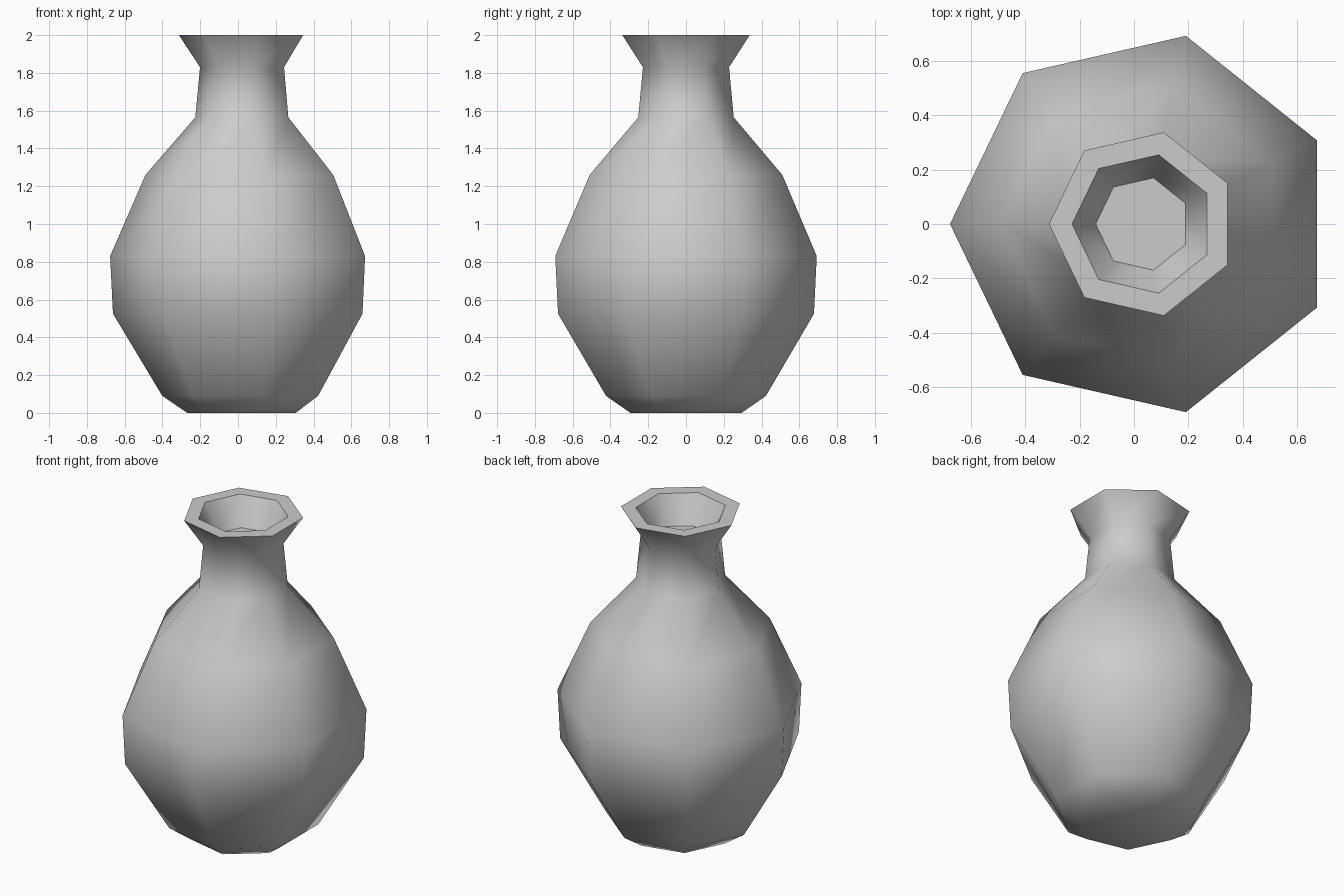
import bpy, bmesh, math

cube = bpy.data.objects.get("Cube")
if cube:
    bpy.data.objects.remove(cube, do_unlink=True)

SIDES = 7
CENTRE_X = 0.033

# Radius and height, from the foot up the outside, over the lip and into the mouth
PROFILE = [
    (0.302, 0.0), (0.434, 0.09), (0.695, 0.525), (0.71, 0.83),
    (0.523, 1.26), (0.259, 1.565), (0.234, 1.83), (0.346, 2.0),
    (0.261, 2.0), (0.174, 1.83),
]

# Plain grey clay
clay = bpy.data.materials.new("grey_clay")
clay.use_nodes = True
colour = (0.6, 0.6, 0.6, 1.0)
clay.diffuse_color = colour
clay.node_tree.nodes["Principled BSDF"].inputs["Base Color"].default_value = colour


def ring(bm, radius, z):
    """One seven-sided ring with a corner pointing to -x."""
    angles = [math.pi + math.tau * i / SIDES for i in range(SIDES)]
    return [bm.verts.new((CENTRE_X + radius * math.cos(a), radius * math.sin(a), z))
            for a in angles]


# Vase body: rings bridged by quads, closed at the foot and the mouth floor
bm = bmesh.new()
rings = [ring(bm, r, z) for r, z in PROFILE]
for low, high in zip(rings, rings[1:]):
    for i in range(SIDES):
        j = (i + 1) % SIDES
        bm.faces.new((low[i], low[j], high[j], high[i]))
bm.faces.new(rings[0][::-1])
bm.faces.new(rings[-1])
bmesh.ops.recalc_face_normals(bm, faces=bm.faces[:])

mesh = bpy.data.meshes.new("vase")
bm.to_mesh(mesh)
bm.free()
mesh.materials.append(clay)
vase = bpy.data.objects.new("vase", mesh)
bpy.context.collection.objects.link(vase)

# Smooth walls, crisp lip and mouth floor
bpy.ops.object.select_all(action="DESELECT")
vase.select_set(True)
bpy.context.view_layer.objects.active = vase
bpy.ops.object.shade_smooth_by_angle(angle=math.radians(56))
